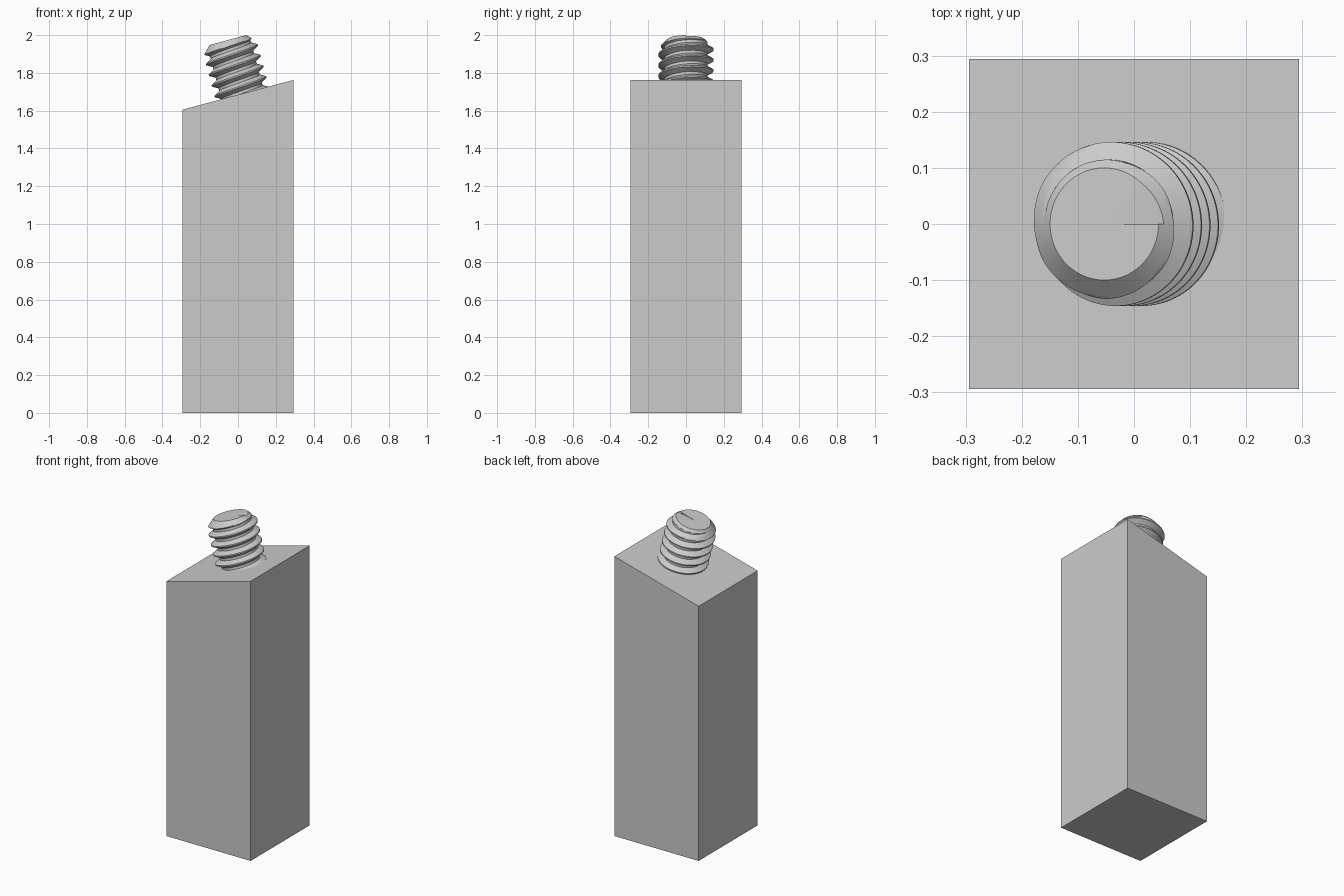
import bpy, bmesh
from math import pi, sin, cos, tan, radians
from mathutils import Vector, Matrix

cube = bpy.data.objects.get("Cube")
if cube:
    bpy.data.objects.remove(cube, do_unlink=True)

TILT = radians(15)
HALF = 0.294           # half width of the square post
MID_Z = 1.684          # height of the sloped top at the centre
PITCH = 0.0584
MAJOR, MINOR, TIP = 0.146, 0.1147, 0.1
LENGTH = 0.31          # stud length, including the buried end
STEPS, SIDES = 16, 96  # samples per pitch and per turn

grey = bpy.data.materials.new("plain grey")
grey.use_nodes = True
colour = (0.6, 0.6, 0.6, 1)
grey.diffuse_color = colour
grey.node_tree.nodes["Principled BSDF"].inputs["Base Color"].default_value = colour


def make_object(name, bm):
    bmesh.ops.recalc_face_normals(bm, faces=bm.faces[:])
    mesh = bpy.data.meshes.new(name)
    bm.to_mesh(mesh)
    bm.free()
    mesh.materials.append(grey)
    obj = bpy.data.objects.new(name, mesh)
    bpy.context.collection.objects.link(obj)
    return obj


# Square post with a sloped top
bm = bmesh.new()
bmesh.ops.create_cube(bm, size=2 * HALF)
for v in bm.verts:
    v.co.z = MID_Z + v.co.x * tan(TILT) if v.co.z > 0 else 0
make_object("post", bm)


def thread_radius(offset):
    """Radius at a distance from the crest line: flat crest, flank, flat root."""
    away = abs((offset + PITCH / 2) % PITCH - PITCH / 2)
    t = (away - PITCH / 16) / (PITCH * 5 / 16)
    return MAJOR + (MINOR - MAJOR) * min(max(t, 0), 1)


# Threaded stud: the rows of the grid follow the helix, clamped at both ends
bm = bmesh.new()
rows = STEPS * (int(LENGTH / PITCH) + 3)
columns = []
for i in range(SIDES + 1):
    angle = 2 * pi * i / SIDES
    crest = 0.037 - PITCH * (angle - pi) / (2 * pi)
    column = [bm.verts.new((0, 0, 0))]
    for j in range(rows):
        depth = min(max(crest + PITCH * (j / STEPS - 1), 0), LENGTH)
        r = min(thread_radius(depth - crest), TIP + depth)
        column.append(bm.verts.new((r * cos(angle), r * sin(angle), -depth)))
    column.append(bm.verts.new((0, 0, -LENGTH)))
    columns.append(column)
for a, b in zip(columns, columns[1:]):
    for j in range(len(a) - 1):
        bm.faces.new((a[j], a[j + 1], b[j + 1], b[j]))
bmesh.ops.remove_doubles(bm, verts=bm.verts[:], dist=0.0002)
bmesh.ops.dissolve_degenerate(bm, edges=bm.edges[:], dist=0.0001)
bm.transform(Matrix.Translation(Vector((-0.053, 0, 1.974))) @ Matrix.Rotation(-TILT, 4, "Y"))
stud = make_object("threaded_stud", bm)

bpy.context.view_layer.objects.active = stud
stud.select_set(True)
bpy.ops.object.shade_smooth_by_angle(angle=radians(25))
